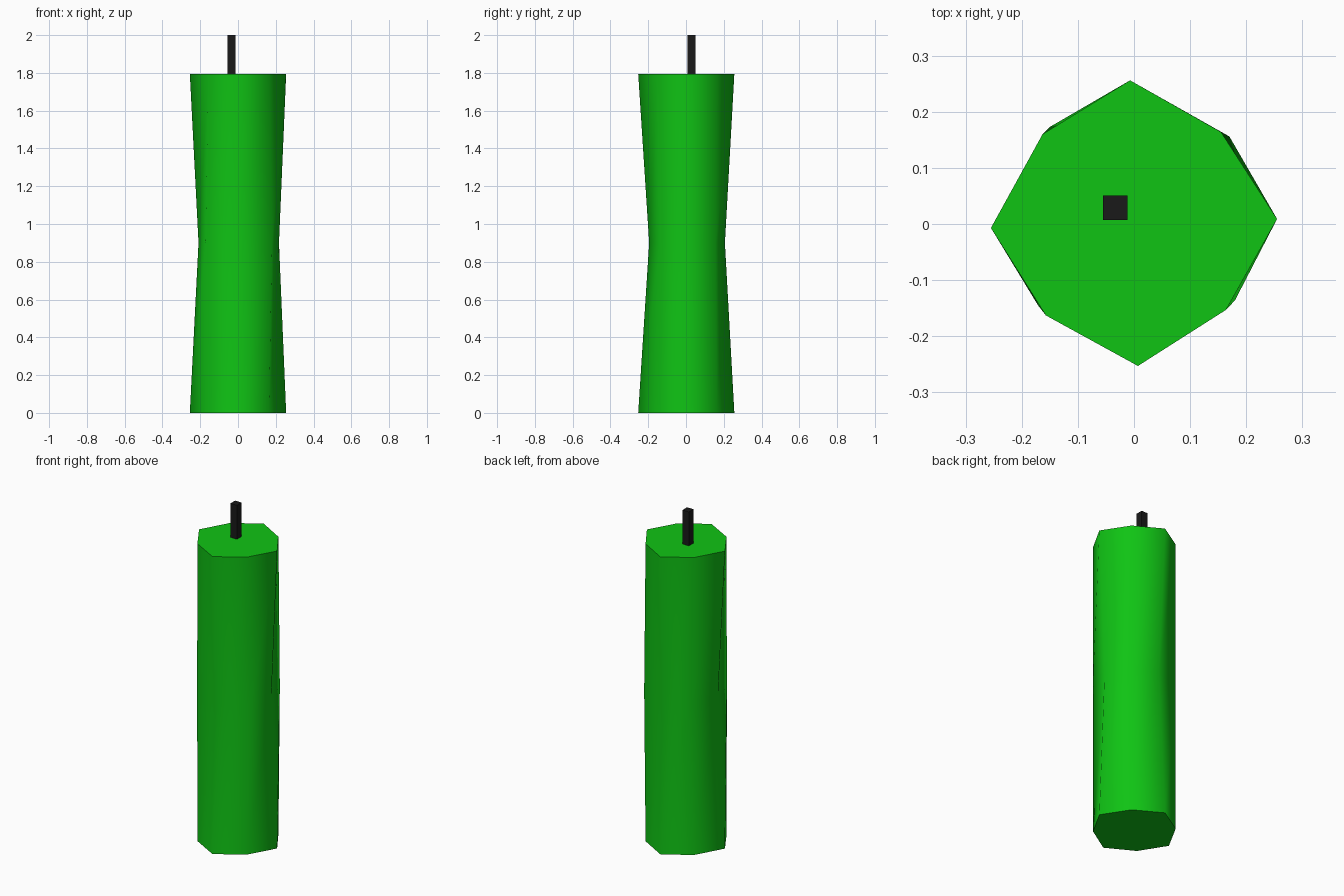
import bpy, bmesh, math

if "Cube" in bpy.data.objects:
    bpy.data.objects.remove(bpy.data.objects["Cube"])


def material(name, color):
    m = bpy.data.materials.new(name)
    m.diffuse_color = (*color, 1)
    m.use_nodes = True
    m.node_tree.nodes["Principled BSDF"].inputs["Base Color"].default_value = m.diffuse_color
    return m


def loft(name, rings, mat):
    """Skin a stack of (outline, height) rings and cap both ends."""
    bm = bmesh.new()
    loops = [[bm.verts.new((x, y, z)) for x, y in outline] for outline, z in rings]
    n = len(loops[0])
    for low, high in zip(loops, loops[1:]):
        for i in range(n):
            j = (i + 1) % n
            bm.faces.new((low[i], low[j], high[j], high[i]))
    bm.faces.new(loops[0][::-1])
    bm.faces.new(loops[-1])
    bmesh.ops.recalc_face_normals(bm, faces=bm.faces)
    mesh = bpy.data.meshes.new(name)
    bm.to_mesh(mesh)
    bm.free()
    mesh.materials.append(mat)
    obj = bpy.data.objects.new(name, mesh)
    bpy.context.collection.objects.link(obj)
    return obj


green = material("green_wax", (0.005, 0.55, 0.007))
black = material("black_wick", (0.01, 0.01, 0.01))

# Candle body: uneven octagon, pinched on four sides at mid height
end = [(0.255, 0.009), (0.155, 0.164), (-0.007, 0.256), (-0.163, 0.160),
       (-0.255, -0.007), (-0.157, -0.163), (0.007, -0.253), (0.164, -0.153)]
waist = [(0.217, 0.008), (0.170, 0.156), (-0.006, 0.206), (-0.150, 0.173),
         (-0.209, -0.006), (-0.171, -0.145), (0.006, -0.195), (0.180, -0.136)]
body = loft("candle_body", [(end, 0), (waist, 0.9), (end, 1.795)], green)
bpy.ops.object.select_all(action='DESELECT')
body.select_set(True)
bpy.context.view_layer.objects.active = body
bpy.ops.object.shade_smooth_by_angle(angle=math.radians(70))

# Wick: square post set slightly off centre
square = [(-0.055, 0.007), (-0.012, 0.007), (-0.012, 0.051), (-0.055, 0.051)]
loft("wick", [(square, 1.78), (square, 2.0)], black)
